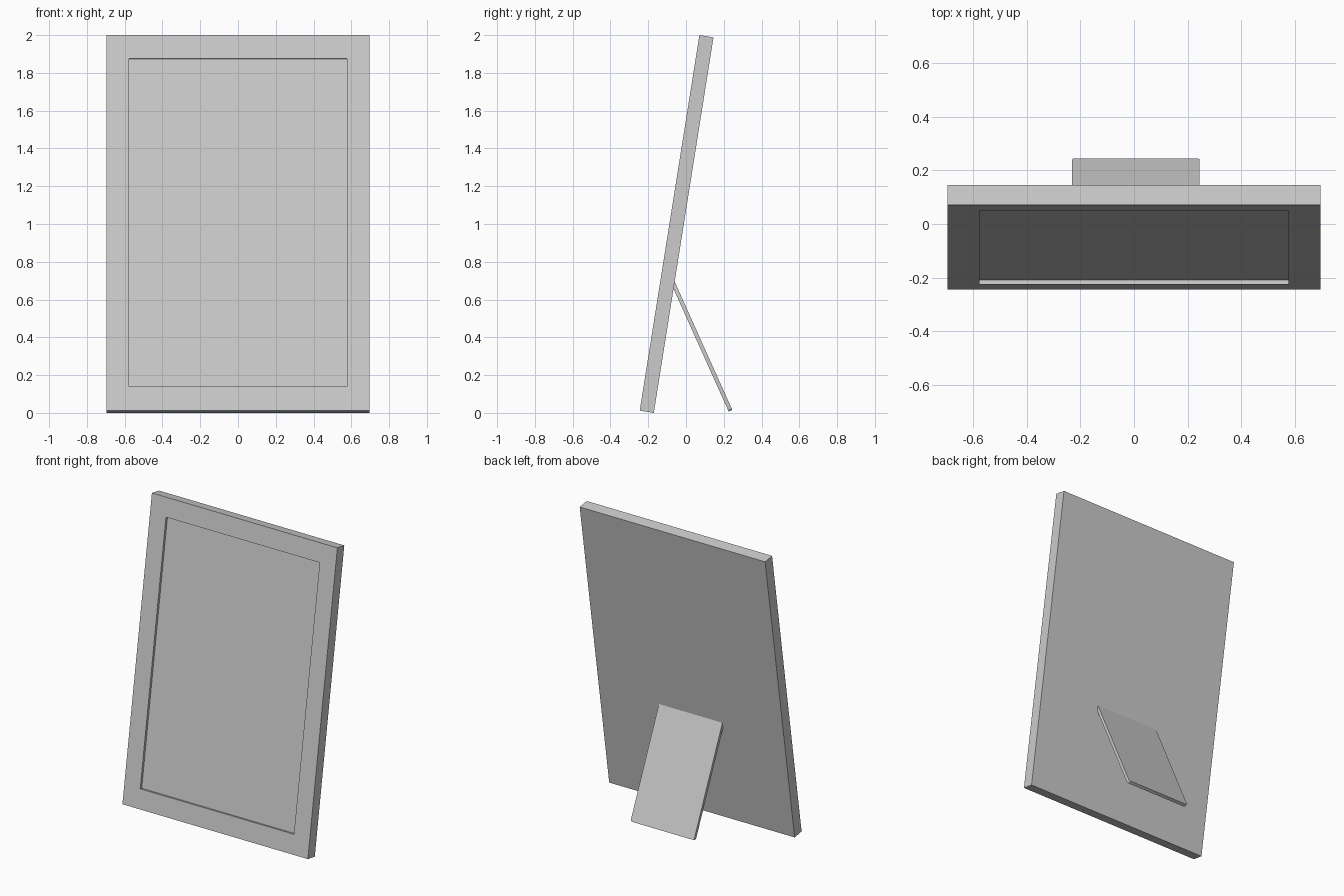
import bpy, bmesh, math
from mathutils import Matrix, Vector

if "Cube" in bpy.data.objects:
    bpy.data.objects.remove(bpy.data.objects["Cube"])

TILT = math.radians(9.03)
W, T, L = 1.39, 0.0755, 2.013      # frame width, thickness, length


def finish(bm, name, matrix):
    bmesh.ops.transform(bm, matrix=matrix, verts=bm.verts)
    bmesh.ops.recalc_face_normals(bm, faces=bm.faces)
    mesh = bpy.data.meshes.new(name)
    bm.to_mesh(mesh)
    bm.free()
    obj = bpy.data.objects.new(name, mesh)
    bpy.context.collection.objects.link(obj)
    return obj


def box(lo, hi):
    bm = bmesh.new()
    bmesh.ops.create_cube(bm, size=1)
    for v in bm.verts:
        v.co = Vector([lo[i] + (hi[i] - lo[i]) * (v.co[i] + 0.5) for i in range(3)])
    return bm


# Frame slab with a shallow recessed picture area in the front
bm = box((-W / 2, 0, 0), (W / 2, T, L))
bm.normal_update()
front = min(bm.faces, key=lambda f: f.calc_center_median().y)
bmesh.ops.inset_individual(bm, faces=[front], thickness=0.1)
for v in front.verts:
    v.co.x = math.copysign(0.576, v.co.x)
    v.co.z = 0.130 if v.co.z < L / 2 else L - 0.126
picture = bmesh.ops.extrude_discrete_faces(bm, faces=[front])["faces"][0]
bmesh.ops.translate(bm, verts=picture.verts, vec=(0, 0.017, 0))
finish(bm, "picture_frame",
       Matrix.Translation((0, -0.245, T * math.sin(TILT))) @ Matrix.Rotation(-TILT, 4, 'X'))

# Rear prop: thin leaning plate with rounded corners
bm = box((-0.231, -0.021, 0), (0.245, 0, 0.752))
corners = [e for e in bm.edges if abs(e.verts[0].co.y - e.verts[1].co.y) > 0.01]
bmesh.ops.bevel(bm, geom=corners, offset=0.014, segments=5, profile=0.5, affect='EDGES')
stand = finish(bm, "rear_stand",
               Matrix.Translation((0, 0.245, 0.016)) @ Matrix.Rotation(math.radians(24.2), 4, 'X'))
bpy.context.view_layer.objects.active = stand
stand.select_set(True)
bpy.ops.object.shade_smooth_by_angle(angle=math.radians(30))
